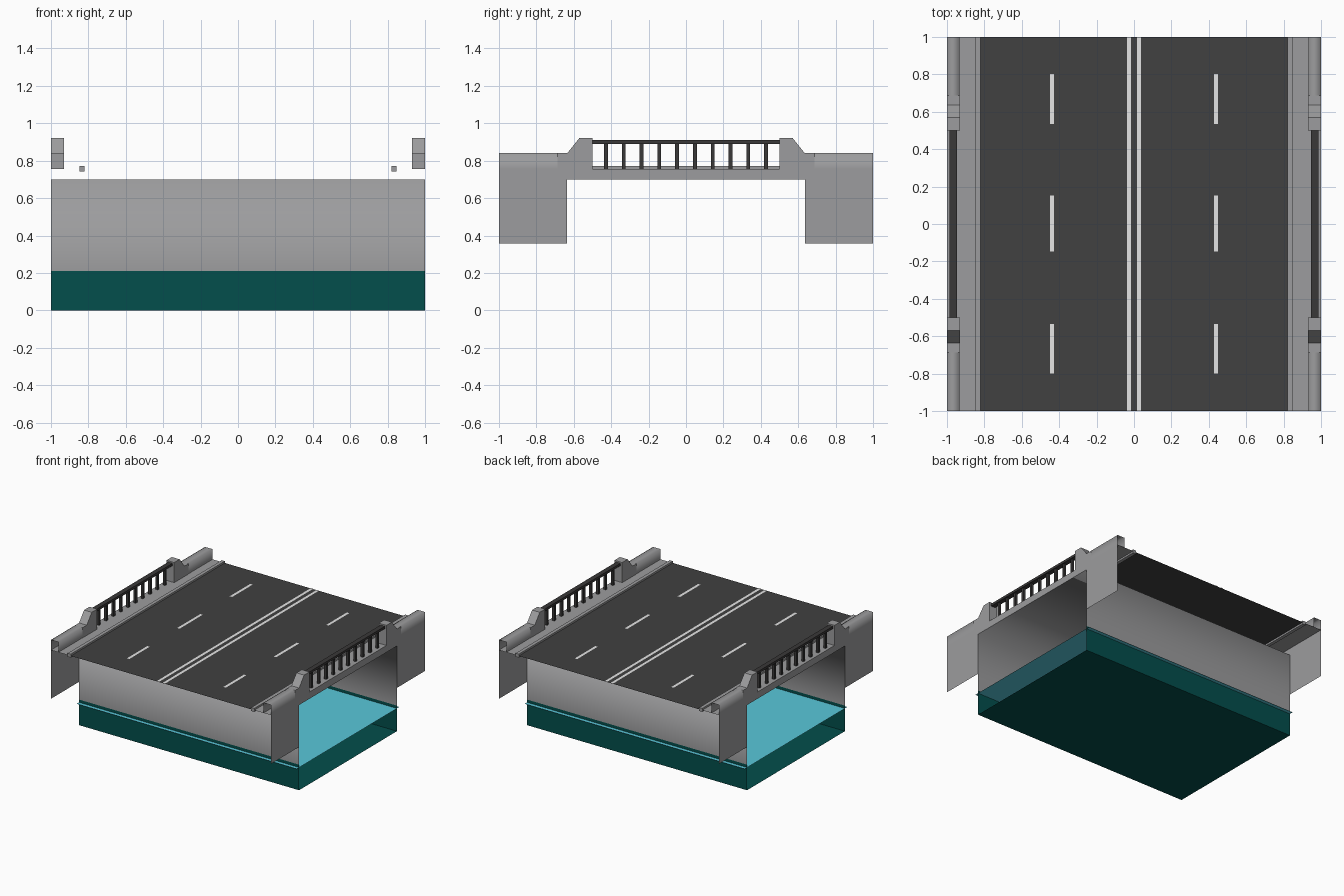
import bpy, bmesh

if "Cube" in bpy.data.objects:
    bpy.data.objects.remove(bpy.data.objects["Cube"])


def material(name, rgb):
    m = bpy.data.materials.new(name)
    m.diffuse_color = (*rgb, 1)
    m.use_nodes = True
    m.node_tree.nodes["Principled BSDF"].inputs["Base Color"].default_value = m.diffuse_color
    return m


CONCRETE = material("concrete", (0.335, 0.335, 0.342))
ASPHALT = material("asphalt", (0.052, 0.052, 0.052))
PAINT = material("road_paint", (0.78, 0.78, 0.78))
IRON = material("dark_iron", (0.042, 0.04, 0.04))
WATER = material("water", (0.1, 0.58, 0.7))
TEAL = material("deep_teal", (0.001, 0.077, 0.072))


def finish(name, bm, mat, mirror=(), smooth=False):
    """Turn a bmesh into an object, optionally mirrored about the origin."""
    for f in bm.faces:
        f.smooth = smooth
    me = bpy.data.meshes.new(name)
    bm.to_mesh(me)
    bm.free()
    me.materials.append(mat)
    ob = bpy.data.objects.new(name, me)
    bpy.context.collection.objects.link(ob)
    if mirror:
        mod = ob.modifiers.new("mirror", 'MIRROR')
        mod.use_axis = ('x' in mirror, 'y' in mirror, False)
        mod.use_mirror_merge = False
    return ob


def add_box(bm, x, y, z):
    vs = [bm.verts.new((a, b, c)) for a in x for b in y for c in z]
    for f in ((0, 1, 3, 2), (4, 6, 7, 5), (0, 4, 5, 1),
              (2, 3, 7, 6), (0, 2, 6, 4), (1, 5, 7, 3)):
        bm.faces.new([vs[i] for i in f])


def boxes(name, specs, mat, mirror=()):
    bm = bmesh.new()
    for s in specs:
        add_box(bm, *s)
    return finish(name, bm, mat, mirror)


def strip(name, start, end, mat, mirror=(), smooth=False):
    """Open strip of quads between two matching rows of points."""
    bm = bmesh.new()
    a = [bm.verts.new(p) for p in start]
    b = [bm.verts.new(p) for p in end]
    for i in range(len(a) - 1):
        bm.faces.new((a[i], b[i], b[i + 1], a[i + 1]))
    return finish(name, bm, mat, mirror, smooth)


def floor(name, x, y, z, mat, mirror=()):
    return strip(name, [(x[0], y[0], z), (x[0], y[1], z)],
                 [(x[1], y[0], z), (x[1], y[1], z)], mat, mirror)


def along_x(name, profile, mat, smooth=False):
    """Sweep a yz profile across the full width."""
    return strip(name, [(-1, y, z) for y, z in profile],
                 [(1, y, z) for y, z in profile], mat, (), smooth)


def side_plate(name, y, z, mat, mirror):
    """Vertical outer plate at the side of the bridge."""
    return strip(name, [(1, y[0], z[0]), (1, y[0], z[1])],
                 [(1, y[1], z[0]), (1, y[1], z[1])], mat, mirror)


SOFFIT, DECK, SPAN = 0.70, 0.756, 0.635

# Channel: bed, banks and the water sheet
bed = floor("channel_bed", (-1, 1), (-SPAN, SPAN), 0, TEAL)
bed.data.flip_normals()
for s, label in ((-1, "front"), (1, "back")):
    profile = [(s * SPAN, 0), (s * SPAN, 0.21)]
    along_x(label + "_bank", profile[::-s], TEAL)
floor("water_surface", (-1, 1), (-0.667, 0.667), 0.187, WATER)

# Abutment walls and soffit in one softly shaded piece
along_x("abutments_and_soffit", [(-SPAN, 0.21), (-SPAN, SOFFIT),
                                 (SPAN, SOFFIT), (SPAN, 0.21)], CONCRETE, True)

# Road deck and painted lines
floor("road_deck", (-0.835, 0.835), (-1, 1), DECK, ASPHALT)
floor("centre_line", (0.016, 0.038), (-1, 1), DECK + 0.003, PAINT, 'x')
for i, (y0, y1) in enumerate(((-0.8, -0.535), (-0.148, 0.152), (0.535, 0.802))):
    floor(f"lane_dash_{i}", (0.428, 0.45), (y0, y1), DECK + 0.003, PAINT, 'x')

# Sidewalk and its curb edge
floor("sidewalk", (0.835, 1), (-1, 1), DECK, CONCRETE, 'x')
boxes("curb_edge", [((0.82, 0.848), (-1, 1), (0.742, 0.771))], CONCRETE, 'x')

# Outer fascia of the span and the panels hanging beside the banks
side_plate("fascia", (-SPAN, SPAN), (SOFFIT, DECK), CONCRETE, 'x')
side_plate("wing_panel", (-1, -SPAN), (0.356, DECK), CONCRETE, 'xy')

# Low parapet, open at the road ends
low = [(1, DECK), (1, 0.84), (0.932, 0.84), (0.932, DECK)]
strip("parapet_wall", [(x, -1, z) for x, z in low],
      [(x, -0.688, z) for x, z in low], CONCRETE, 'xy', True)

# End pillars with a sloped shoulder
bm = bmesh.new()
outline = [(-0.688, DECK), (-0.5, DECK), (-0.5, 0.921),
           (-0.57, 0.921), (-0.635, 0.84), (-0.688, 0.84)]
base = bm.faces.new([bm.verts.new((0.93, y, z)) for y, z in outline])
top = bmesh.ops.extrude_face_region(bm, geom=[base])["geom"]
bmesh.ops.translate(bm, vec=(0.07, 0, 0),
                    verts=[g for g in top if isinstance(g, bmesh.types.BMVert)])
bmesh.ops.recalc_face_normals(bm, faces=bm.faces)
finish("end_pillar", bm, CONCRETE, 'xy')

# Railing: handrail and balusters
boxes("handrail", [((0.946, 0.986), (-0.5, 0.5), (0.89, 0.91))], IRON, 'x')
boxes("balusters", [((0.956, 0.976), (y - 0.01, y + 0.01), (DECK, 0.892))
                    for y in [-0.428 + 0.0951 * i for i in range(10)]], IRON, 'x')
